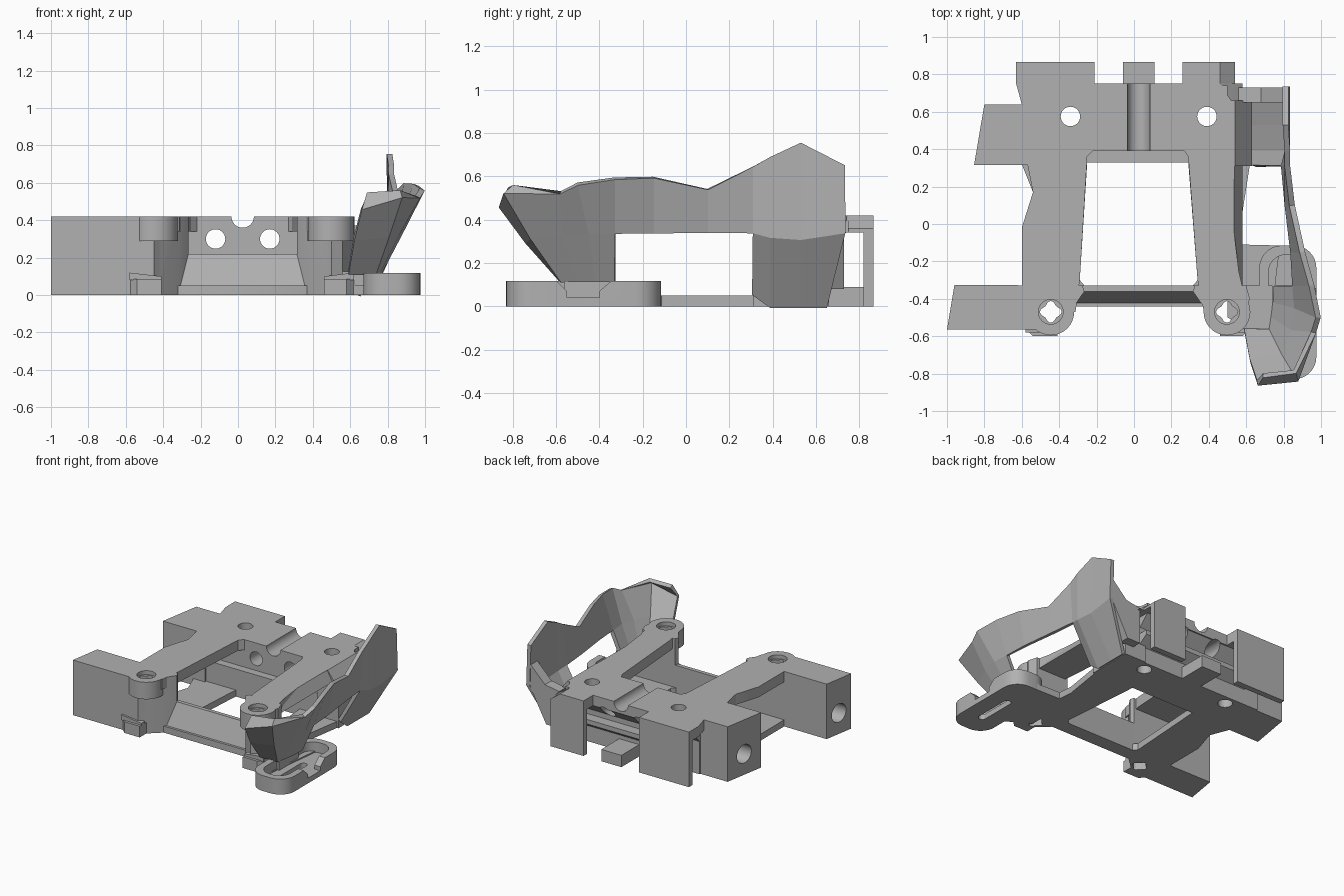
import bpy, bmesh, math

cube = bpy.data.objects.get("Cube")
if cube:
    bpy.data.objects.remove(cube, do_unlink=True)

grey = bpy.data.materials.new("plain_grey")
grey.use_nodes = True
COLOUR = (.44, .44, .44, 1)
grey.diffuse_color = COLOUR
grey.node_tree.nodes["Principled BSDF"].inputs["Base Color"].default_value = COLOUR


def finish(name, bm):
    """Turn a bmesh into a grey object."""
    bmesh.ops.recalc_face_normals(bm, faces=bm.faces)
    mesh = bpy.data.meshes.new(name)
    bm.to_mesh(mesh)
    bm.free()
    mesh.materials.append(grey)
    obj = bpy.data.objects.new(name, mesh)
    bpy.context.collection.objects.link(obj)
    return obj


def prism(name, outline, low, high, axis="z"):
    """Extrude an outline along an axis; the outline uses the other two axes in order."""
    place = {"x": lambda a, b, t: (t, a, b),
             "y": lambda a, b, t: (a, t, b),
             "z": lambda a, b, t: (a, b, t)}[axis]
    bm = bmesh.new()
    bottom = [bm.verts.new(place(a, b, low)) for a, b in outline]
    top = [bm.verts.new(place(a, b, high)) for a, b in outline]
    bm.faces.new(bottom)
    bm.faces.new(top)
    count = len(outline)
    for i in range(count):
        j = (i + 1) % count
        bm.faces.new((bottom[i], bottom[j], top[j], top[i]))
    return finish(name, bm)


def block(name, x, y, z):
    return prism(name, [(x[0], y[0]), (x[1], y[0]), (x[1], y[1]), (x[0], y[1])], *z)


def circle(a, b, radius, lobe=0, sides=32):
    """Round outline, or a four-lobed one."""
    turn = math.tau / sides
    reach = [radius + lobe * math.cos(4 * i * turn) for i in range(sides)]
    return [(a + r * math.cos(i * turn), b + r * math.sin(i * turn))
            for i, r in enumerate(reach)]


def rounded(x, y, radius, steps=8):
    """Rounded rectangle outline."""
    corners = [(x[1], y[1], -1, -1), (x[0], y[1], 1, -1), (x[0], y[0], 1, 1), (x[1], y[0], -1, 1)]
    points = []
    for quarter, (cx, cy, sx, sy) in enumerate(corners):
        for i in range(steps + 1):
            angle = (quarter + i / steps) * math.pi / 2
            points.append((cx + radius * (sx + math.cos(angle)),
                           cy + radius * (sy + math.sin(angle))))
    return points


def cut(parts, cutter):
    """Subtract the cutter from every part, then drop it."""
    cutter.hide_render = True
    for part in parts:
        mod = part.modifiers.new("cut", "BOOLEAN")
        mod.operation = "DIFFERENCE"
        mod.solver = "EXACT"
        mod.object = cutter
        bpy.context.view_layer.objects.active = part
        bpy.ops.object.modifier_apply(modifier=mod.name)
    bpy.data.objects.remove(cutter, do_unlink=True)


TOP, DECK, BASE = .42, .34, .05

# Deck and base plate
deck = prism("top_deck", [
    (-.63, .865), (-.21, .865), (-.21, .75), (.26, .75), (.26, .865), (.46, .865), (.46, .75),
    (.52, .66), (.54, .4), (.53, 0), (.56, -.25), (.59, -.38), (.5, -.47), (-.45, -.47),
    (-.6, -.33), (-.6, -.02), (-.54, .17), (-.57, .32), (-.6, .64), (-.63, .75)], DECK, TOP)
base = prism("base_plate", [
    (-.6, .32), (-.57, .65), (.6, .65), (.62, .32), (.57, 0), (.6, -.35), (.4, -.44),
    (-.34, -.44), (-.6, -.35), (-.6, -.02), (-.54, .17)], 0, BASE)

# Rear block with sloped overhang, ledge and flank
rear = prism("rear_block", [
    (.33, 0), (.65, 0), (.65, .25), (.74, DECK), (.74, TOP), (.39, TOP), (.39, .21),
    (.33, .21)], -.57, .5, "x")
rear_ledge = prism("rear_ledge", [(.64, .09), (.65, .12), (.73, .175), (.73, .21), (.64, .21)],
                   -.45, .5, "x")
prism("rear_flank", [(.45, 0), (.63, 0), (.63, .3), (.54, TOP), (.45, TOP)], .31, .66, "y")
prism("rear_shoulder", [(.4, DECK), (.58, DECK), (.54, .37), (.46, TOP), (.4, TOP)],
      .65, .75, "y")
prism("rail_flank", [(.48, DECK), (.58, DECK), (.535, TOP), (.48, TOP)], -.36, .32, "y")

# Hanging rear plates and centre tongue
prism("left_rear_plate", [(.26, 0), (.54, 0), (.54, .36), (.46, TOP), (.26, TOP)],
      .82, .865, "y")
prism("left_plate_bridge", [(.26, DECK), (.54, DECK), (.54, .36), (.46, TOP), (.26, TOP)],
      .74, .83, "y")
block("right_rear_plate", (-.63, -.21), (.82, .865), (0, TOP))
block("rear_tongue", (-.06, .11), (.6, .865), (0, .09))

# Side arms
rear_arm = prism("rear_arm", [(-.5, .64), (-.8, .64), (-.855, .315), (-.5, .315)], 0, TOP)
front_arm = prism("front_arm", [
    (-.96, -.325), (-1, -.565), (-.45, -.565), (-.42, -.53), (-.32, -.44), (-.265, -.36),
    (-.275, -.33)], 0, TOP)
cut([rear_arm], prism("rear_bore", circle(.48, .16, .07), -1.1, -.6, "x"))
cut([front_arm], prism("front_bore", circle(-.445, .16, .07), -1.1, -.6, "x"))

# Left front pillar and front bar
pillar = prism("left_front_pillar", [
    (.325, -.33), (.315, -.36), (.37, -.44), (.47, -.53), (.5, -.565), (.56, -.53), (.62, -.4),
    (.6, -.33)], 0, TOP)
prism("front_bar", [(-.44, 0), (-.36, .22), (-.33, .22), (-.33, 0)], -.32, .37, "x")

# Screw bosses and feet
drilled = [deck, base, front_arm, pillar]
for x in (-.445, .497):
    drilled.append(prism("screw_boss", circle(x, -.47, .125), .29, TOP))
for side, x in ((-1, -.41), (1, .46)):
    outer = -.58 if side < 0 else .62
    drilled.append(prism("front_foot", [
        (x, -.6), (outer - side * .04, -.6), (outer, -.56), (outer, -.4), (x, -.4)], 0, .085))
    prism("foot_lip", [(x, .08), (outer, .08), (outer, .12), (x, .1)], -.58, -.54, "y")

# Central opening, fastener holes, groove
cut([deck], prism("deck_opening", [
    (-.29, -.3), (-.25, .36), (-.22, .39), (.27, .39), (.29, .36), (.34, -.3),
    (.4, -.6), (-.33, -.6)], .3, .5))
cut([base], prism("base_opening", [
    (-.29, -.3), (-.26, -.335), (.31, -.335), (.34, -.3), (.29, .33), (-.25, .33)], -.1, .1))
for x in (-.445, .497):
    cut(drilled, prism("screw_hole", circle(x, -.47, .05, .008), -.1, .6))
    cut(drilled, prism("screw_seat", circle(x, -.47, .066), .39, .6))
for x in (-.34, .39):
    cut([deck, base, rear], prism("deck_hole", circle(x, .575, .052), -.1, .6))
for x in (-.12, .17):
    cut([deck, rear, rear_ledge], prism("rear_hole", circle(x, .3, .052), .2, .9, "y"))
cut([deck, rear], prism("groove", circle(.025, TOP, .06), .2, .9, "y"))

# Adjuster tray with pocket, slot and side notch
tray = prism("tray", rounded((.67, .975), (-.83, -.115), .12), 0, .118)
cut([tray], prism("tray_pocket", rounded((.72, .925), (-.78, -.165), .09), .04, .3))
cut([tray], prism("tray_slot", rounded((.795, .85), (-.68, -.36), .027), -.1, .3))
cut([tray], prism("tray_notch", [
    (-.61, .13), (-.55, .07), (-.55, .04), (-.4, .04), (-.4, .07), (-.33, .13)], .9, 1.1, "x"))
prism("tray_bridge", [(.5, -.5), (.72, -.62), (.78, -.115), (.58, -.11), (.56, 0), (.5, 0)],
      0, BASE)
block("cowl_seat", (.56, .74), (-.56, -.33), (0, .125))

# Cowl: columns of low, middle and upper points; the side window has no low point
columns = [
    ((.59, -.57, .12), (.62, -.73, .3), (.66, -.85, .46)),
    ((.73, -.57, .12), (.80, -.71, .32), (.87, -.83, .52)),
    ((.745, -.5, .12), (.85, -.57, .33), (.96, -.58, .525)),
    ((.755, -.42, .12), (.87, -.45, .34), (.985, -.5, .565)),
    ((.76, -.33, .12), (.86, -.33, .34), (.95, -.33, .59)),
    (None, (.85, -.15, .34), (.90, -.15, .595)),
    (None, (.82, .1, .34), (.845, .1, .54)),
    ((.64, .31, .06), (.80, .31, .34), (.82, .31, .645)),
    ((.64, .39, 0), (.82, .39, .32), (.82, .39, .69)),
    ((.64, .53, 0), (.82, .53, .31), (.81, .53, .755)),
    ((.64, .65, 0), (.82, .735, .34), (.81, .735, .65)),
]
bm = bmesh.new()
grid = [[p and bm.verts.new(p) for p in column] for column in columns]
for near, far in zip(grid, grid[1:]):
    for row in (0, 1):
        corners = (near[row], far[row], far[row + 1], near[row + 1])
        if all(corners):
            bm.faces.new(corners)
# Front lip
lip = [bm.verts.new(p) for p in ((.69, -.81, .54), (.86, -.79, .55))]
bm.faces.new((grid[0][2], grid[1][2], lip[1], lip[0]))
bm.faces.new((grid[1][2], grid[2][2], lip[1]))
cowl = finish("side_cowl", bm)
thick = cowl.modifiers.new("thickness", "SOLIDIFY")
thick.thickness = .03
thick.offset = 0
prism("cowl_rear_return", [(.56, .08), (.67, .08), (.81, .34), (.8, .5), (.68, .38), (.56, .36)],
      .65, .73, "y")

# Smooth the round parts, keep the cowl faceted
for obj in bpy.context.scene.objects:
    if obj.type == "MESH" and obj != cowl and grey.name in obj.data.materials:
        obj.select_set(True)
        bpy.context.view_layer.objects.active = obj
bpy.ops.object.shade_smooth_by_angle(angle=math.radians(25))
